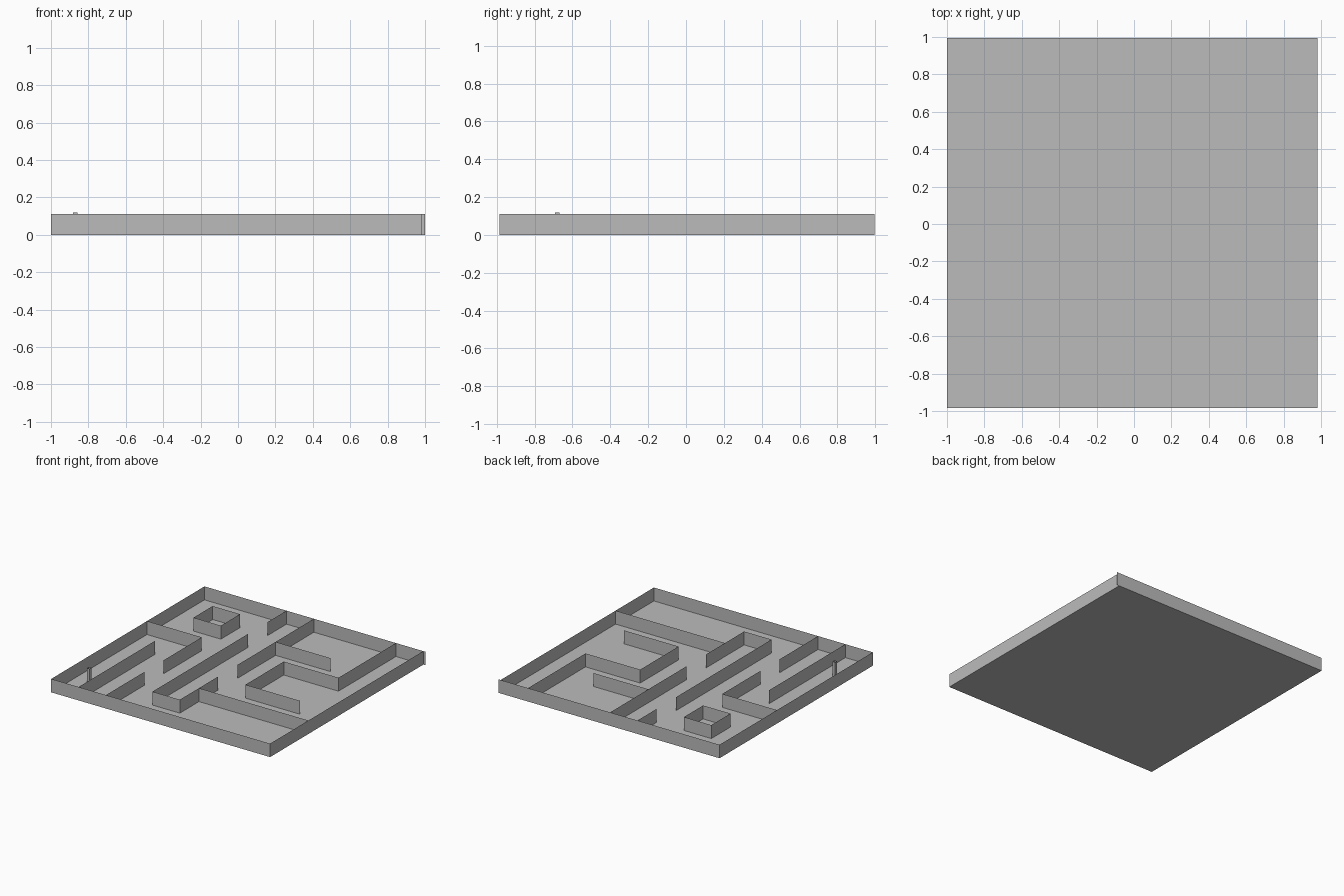
import bpy

cube = bpy.data.objects.get("Cube")
if cube:
    bpy.data.objects.remove(cube, do_unlink=True)

STEP = 0.2475
X0, Y0 = -1.0, -0.985
HEIGHT = 0.11

stone = bpy.data.materials.new("grey_stone")
stone.use_nodes = True
stone.diffuse_color = (0.5, 0.5, 0.5, 1)
stone.node_tree.nodes["Principled BSDF"].inputs["Base Color"].default_value = (0.5, 0.5, 0.5, 1)


def add_mesh(name, verts, faces):
    mesh = bpy.data.meshes.new(name)
    mesh.from_pydata(verts, [], faces)
    mesh.materials.append(stone)
    obj = bpy.data.objects.new(name, mesh)
    bpy.context.collection.objects.link(obj)
    return obj


def sheet_wall(name, points, height=HEIGHT):
    """Thin upright sheet that follows a path of (x, y) points."""
    verts = [(x, y, z) for x, y in points for z in (0, height)]
    faces = [(2 * k, 2 * k + 2, 2 * k + 3, 2 * k + 1) for k in range(len(points) - 1)]
    return add_mesh(name, verts, faces)


def grid(path):
    return [(X0 + i * STEP, Y0 + j * STEP) for i, j in path]


# Floor
border = [(0, 0), (8, 0), (8, 8), (0, 8)]
add_mesh("floor", [(x, y, 0) for x, y in grid(border)], [(0, 1, 2, 3)])

# Outer wall, with the short end that overshoots the back corner
sheet_wall("outer_wall", grid(border + border[:1]))
sheet_wall("corner_stub", grid([(8, 8), (8.08, 8)]))

# Inner maze walls, in grid cells
walls = {
    "front_long_wall": [(1, 0), (1, 4)],
    "front_short_wall": [(2, 0), (2, 2)],
    "side_hook_wall": [(0, 5), (2, 5), (2, 3)],
    "small_room": [(1, 6), (2, 6), (2, 7), (1, 7), (1, 6)],
    "centre_hook_wall": [(3, 6), (3, 1), (4, 1), (4, 3)],
    "front_cross_wall": [(4, 2), (8, 2)],
    "back_short_wall": [(3, 8), (3, 7)],
    "back_long_wall": [(4, 8), (4, 4)],
    "back_branch_wall": [(4, 6), (6, 6)],
    "winding_wall": [(7, 8), (7, 5), (5, 5), (5, 3), (7, 3)],
}
for name, path in walls.items():
    sheet_wall(name, grid(path))

# Slim hollow marker post
r = 0.012
post = [(-0.87 + sx * r, -0.68 + sy * r)
        for sx, sy in ((-1, -1), (1, -1), (1, 1), (-1, 1), (-1, -1))]
sheet_wall("marker_post", post, 0.118)
